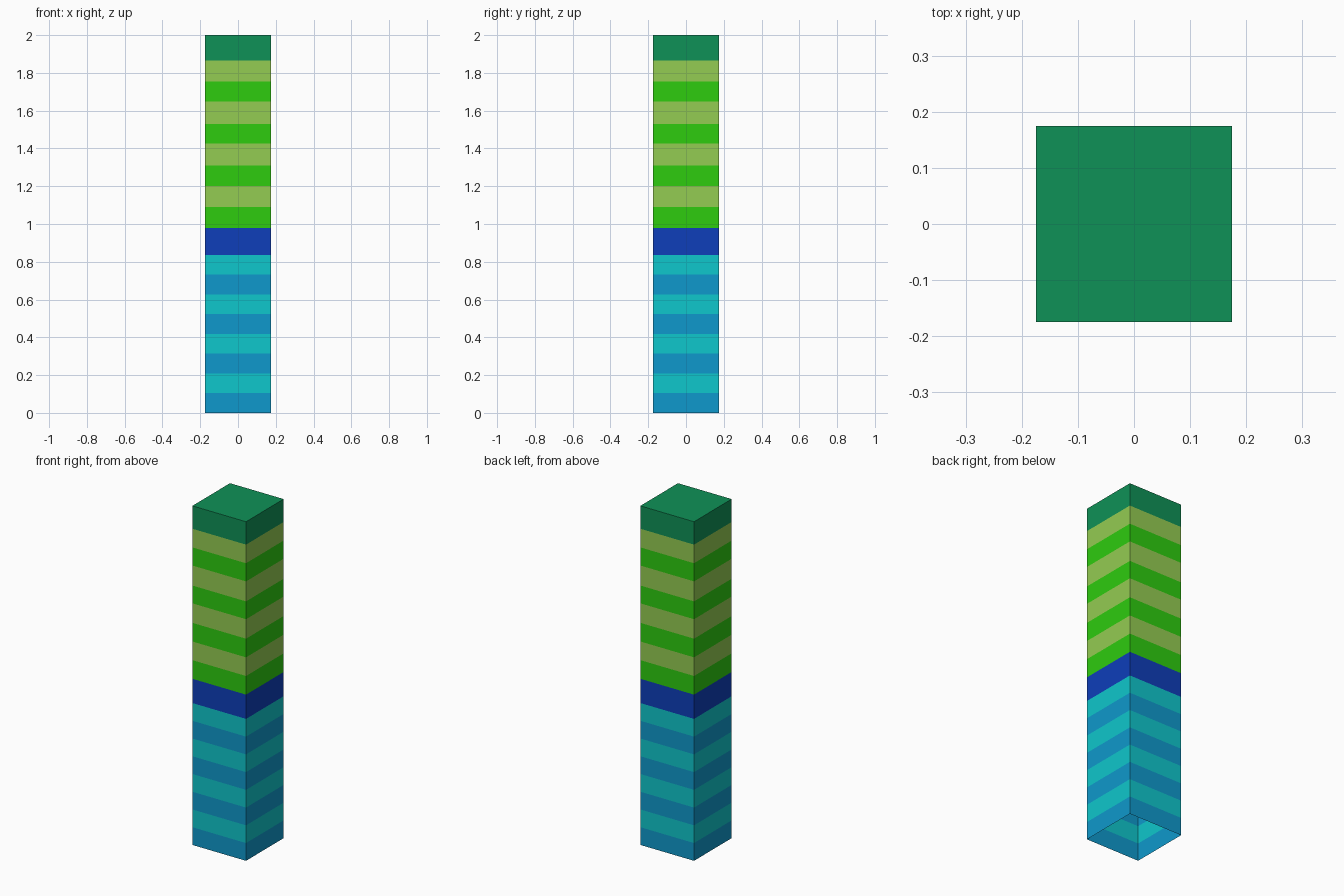
import bpy, bmesh

if "Cube" in bpy.data.objects:
    bpy.data.objects.remove(bpy.data.objects["Cube"])

HALF = 0.175  # half the tower width


def make_material(name, rgb):
    lin = [(c / 255 / 12.92) if c <= 10 else ((c / 255 + 0.055) / 1.055) ** 2.4 for c in rgb]
    mat = bpy.data.materials.new(name)
    mat.diffuse_color = (*lin, 1.0)
    mat.use_nodes = True
    mat.node_tree.nodes["Principled BSDF"].inputs["Base Color"].default_value = mat.diffuse_color
    return mat


blue = make_material("sky_blue", (15, 153, 204))
teal = make_material("turquoise", (15, 199, 204))
navy = make_material("deep_blue", (14, 62, 186))
green = make_material("bright_green", (46, 204, 15))
pale = make_material("pale_green", (148, 204, 82))
dark = make_material("dark_green", (15, 145, 87))


def band(name, z0, z1, mat, capped=False):
    """Open square ring of thin walls, optionally closed on top."""
    bm = bmesh.new()
    corners = [(-HALF, -HALF), (HALF, -HALF), (HALF, HALF), (-HALF, HALF)]
    low = [bm.verts.new((x, y, z0)) for x, y in corners]
    high = [bm.verts.new((x, y, z1)) for x, y in corners]
    for i in range(4):
        j = (i + 1) % 4
        bm.faces.new((low[i], low[j], high[j], high[i]))
    if capped:
        bm.faces.new(high)
    mesh = bpy.data.meshes.new(name)
    bm.to_mesh(mesh)
    bm.free()
    mesh.materials.append(mat)
    obj = bpy.data.objects.new(name, mesh)
    bpy.context.collection.objects.link(obj)


# Lower storeys, alternating blue and turquoise; the underside stays open
step = 0.837 / 8
for i in range(8):
    band(f"lower_floor_{i + 1}", i * step, (i + 1) * step, (blue, teal)[i % 2])

# Middle divider
band("middle_floor", 0.837, 0.98, navy)

# Upper storeys, alternating bright and pale green
levels = [0.98, 1.09, 1.20, 1.31, 1.425, 1.53, 1.648, 1.755, 1.865]
for i, (z0, z1) in enumerate(zip(levels, levels[1:])):
    band(f"upper_floor_{i + 1}", z0, z1, (green, pale)[i % 2])

# Top storey with flat roof
band("roof_floor", 1.865, 2.0, dark, capped=True)
